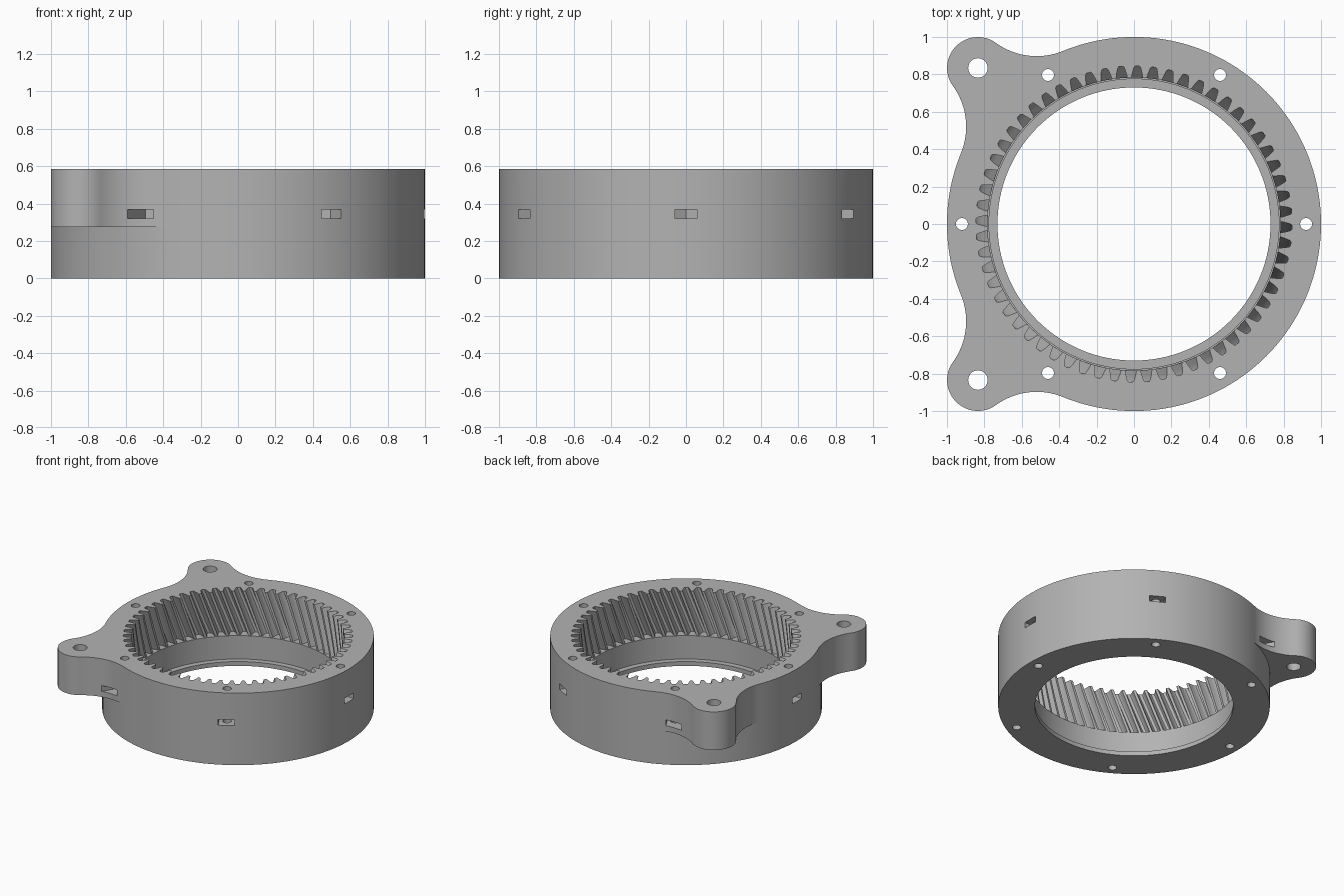
import bpy, bmesh
from math import sin, cos, pi, radians, atan2
from mathutils import Vector

cube = bpy.data.objects.get("Cube")
if cube:
    bpy.data.objects.remove(cube, do_unlink=True)

HEIGHT, EAR_Z, GEAR_Z, LIP_Z = 0.585, 0.275, 0.225, 0.035
EAR_DIST, EAR_R, FILLET_R = 1.18, 0.165, 0.37
TEETH, TWIST = 60, 0.16


def polar(r, a):
    return Vector((r * cos(a), r * sin(a)))


def arc(center, r, a0, a1, n):
    return [center + polar(r, a0 + (a1 - a0) * i / n) for i in range(n + 1)]


def new_object(name, bm):
    bmesh.ops.recalc_face_normals(bm, faces=bm.faces)
    mesh = bpy.data.meshes.new(name)
    bm.to_mesh(mesh)
    bm.free()
    obj = bpy.data.objects.new(name, mesh)
    bpy.context.collection.objects.link(obj)
    return obj


def add_prism(bm, outline, z0, z1, twist=0.0, steps=1):
    """Extrude an outline upward, turning it by twist on the way."""
    rings = []
    for s in range(steps + 1):
        t = s / steps
        c, d = cos(twist * (t - 1)), sin(twist * (t - 1))
        z = z0 + (z1 - z0) * t
        rings.append([bm.verts.new((p.x * c - p.y * d, p.x * d + p.y * c, z)) for p in outline])
    for low, high in zip(rings, rings[1:]):
        for i in range(len(low)):
            bm.faces.new((low[i - 1], low[i], high[i], high[i - 1]))
    bm.faces.new(rings[0][::-1])
    bm.faces.new(rings[-1])


def circle(r, n, center=Vector((0, 0))):
    return arc(center, r, 0, 2 * pi, n)[:-1]


def cut(target, bm):
    """Subtract the closed shape in bm from the target."""
    cutter = new_object("cutter", bm)
    cutter.hide_render = True
    mod = target.modifiers.new("cut", 'BOOLEAN')
    mod.operation, mod.solver, mod.object = 'DIFFERENCE', 'EXACT', cutter
    bpy.context.view_layer.objects.active = target
    bpy.ops.object.modifier_apply(modifier=mod.name)
    bpy.data.objects.remove(cutter, do_unlink=True)


# Angle between an ear and its fillet centres, by the cosine rule
far, reach = 1 + FILLET_R, EAR_R + FILLET_R
cosine = (far ** 2 + EAR_DIST ** 2 - reach ** 2) / (2 * far * EAR_DIST)
spread = atan2((1 - cosine ** 2) ** 0.5, cosine)


def ear_outline(a):
    """Fillet, rounded ear and fillet, counter-clockwise about angle a."""
    ear = polar(EAR_DIST, a)
    f0, f1 = polar(far, a - spread), polar(far, a + spread)
    e0, e1 = f0 - ear, f1 - ear
    g0, g1 = atan2(e0.y, e0.x), atan2(e1.y, e1.x)
    sweep = (g1 - g0) % (2 * pi)
    bend = (g0 - (a - spread)) % (2 * pi)
    bend = min(bend, 2 * pi - bend)
    bend = pi - (pi - bend if bend < pi else 0)
    start = a - spread + pi
    turn = ((g0 + pi) - start + pi) % (2 * pi) - pi
    first = arc(f0, FILLET_R, start, start + turn, 16)
    last = arc(f1, FILLET_R, g1 + pi, g1 + pi + turn, 16)
    return first + arc(ear, EAR_R, g0, g0 + sweep, 32)[1:-1] + last


# Body: round drum whose upper part carries two overhanging ears
bm = bmesh.new()
ears = [radians(135), radians(225)]
top, mid, low = [], [], []


def vert(p, z):
    return bm.verts.new((p.x, p.y, z))


def add_round(a0, a1, n):
    for p in arc(Vector((0, 0)), 1, a0, a1, n)[1:-1]:
        top.append(vert(p, HEIGHT))
        m = vert(p, EAR_Z)
        mid.append(m)
        low.append((m, vert(p, 0)))


upper_mid = mid
prev = ears[1] + spread - 2 * pi
for a in ears:
    add_round(prev, a - spread, 100 if a == ears[0] else 16)
    shape = ear_outline(a)
    outer = [vert(p, EAR_Z) for p in shape]
    top += [vert(p, HEIGHT) for p in shape]
    upper_mid += outer
    inner = arc(Vector((0, 0)), 1, a - spread, a + spread, 16)
    inner_mid = [outer[0]] + [vert(p, EAR_Z) for p in inner[1:-1]] + [outer[-1]]
    low += [(m, vert(p, 0)) for m, p in zip(inner_mid, inner)]
    bm.faces.new(outer + inner_mid[-2:0:-1])
    prev = a + spread
for i in range(len(top)):
    bm.faces.new((mid[i - 1], mid[i], top[i], top[i - 1]))
for i in range(len(low)):
    bm.faces.new((low[i - 1][1], low[i][1], low[i][0], low[i - 1][0]))
bm.faces.new(top)
bm.faces.new([pair[1] for pair in low][::-1])
body = new_object("ring_gear_housing", bm)

# Bottom opening, leaving a thin lip, then the smooth chamber above it
for radius, z0 in ((0.73, -0.1), (0.775, LIP_Z)):
    bm = bmesh.new()
    add_prism(bm, circle(radius, 128), z0, 0.3)
    cut(body, bm)

# Helical internal teeth: the cutter is a twisted gear
gap = ((0.783, -0.031), (0.812, -0.025), (0.838, -0.018), (0.845, -0.011))
gap += tuple((r, -w) for r, w in reversed(gap))
gear = [polar(r, 2 * pi * i / TEETH - 0.012 + w / r) for i in range(TEETH) for r, w in gap]
bm = bmesh.new()
extra = 1 + 0.02 / (HEIGHT - GEAR_Z)
add_prism(bm, gear, GEAR_Z, HEIGHT + 0.02, TWIST * extra, 8)
cut(body, bm)

# Screw holes through the rim and the ears
bm = bmesh.new()
for i in range(6):
    add_prism(bm, circle(0.032, 24, polar(0.92, i * pi / 3)), -0.1, 0.7)
for a in ears:
    add_prism(bm, circle(0.052, 32, polar(EAR_DIST, a)), 0.1, 0.7)
cut(body, bm)

# Nut slots entering from the side, each ending in a point
bm = bmesh.new()
for i in range(6):
    a = i * pi / 3
    out, side = polar(1, a), polar(1, a + pi / 2)
    pocket = [out * r + side * w for r, w in
              ((0.851, 0), (0.885, -0.06), (1.2, -0.06), (1.2, 0.06), (0.885, 0.06))]
    add_prism(bm, pocket, 0.32, 0.367)
cut(body, bm)

# Single grey finish
grey = bpy.data.materials.new("matte_grey")
grey.use_nodes = True
colour = (0.45, 0.45, 0.45, 1)
grey.diffuse_color = colour
grey.node_tree.nodes["Principled BSDF"].inputs["Base Color"].default_value = colour
body.data.materials.clear()
body.data.materials.append(grey)

bpy.ops.object.select_all(action='DESELECT')
body.select_set(True)
bpy.context.view_layer.objects.active = body
bpy.ops.object.shade_smooth_by_angle(angle=radians(30))
